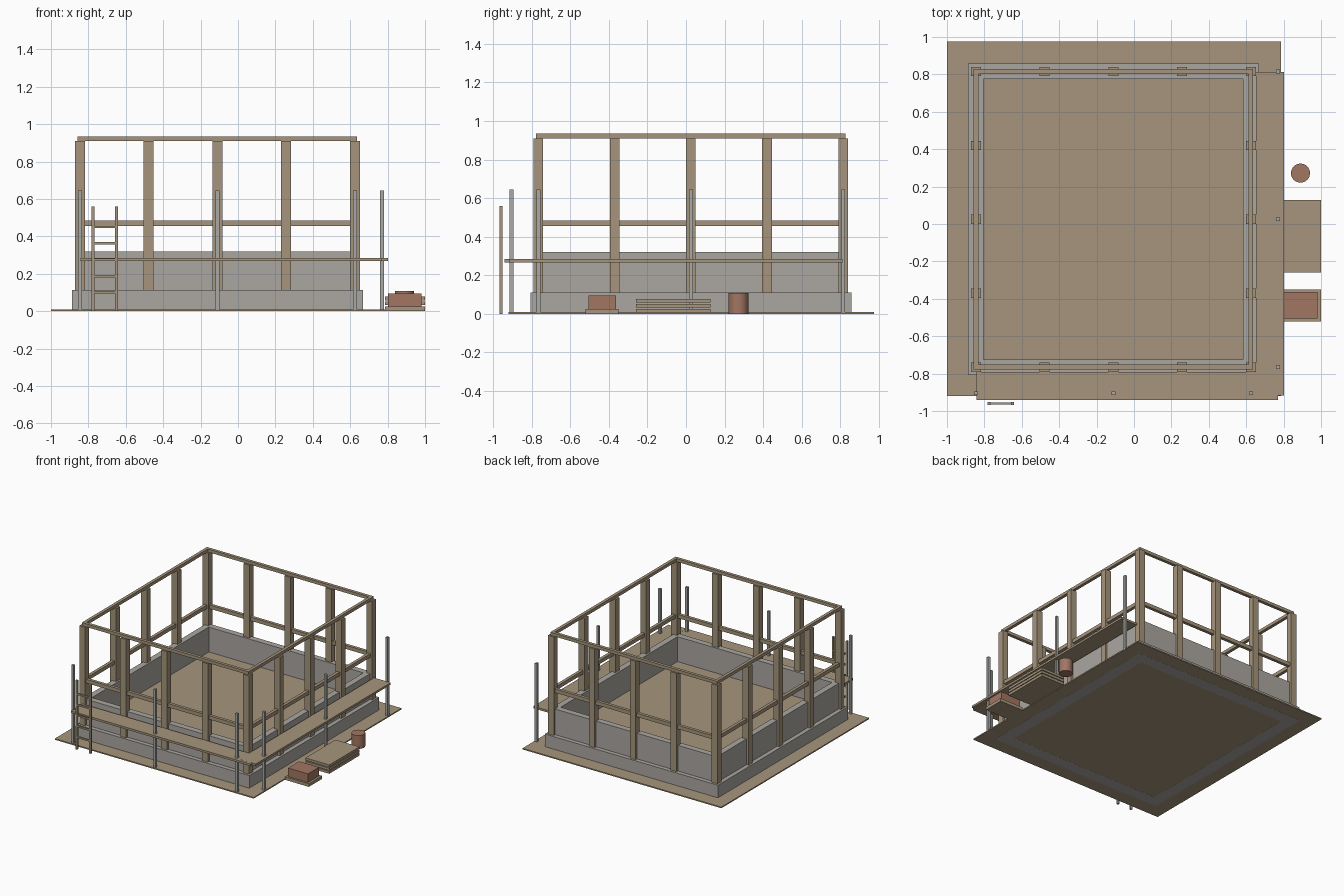
import bpy, math
from mathutils import Vector

cube = bpy.data.objects.get("Cube")
if cube:
    bpy.data.objects.remove(cube, do_unlink=True)


def material(name, rgb):
    m = bpy.data.materials.new(name)
    m.use_nodes = True
    m.diffuse_color = (*rgb, 1)
    m.node_tree.nodes["Principled BSDF"].inputs["Base Color"].default_value = (*rgb, 1)
    return m


wood = material("wood_tan", (0.38, 0.30, 0.20))
concrete = material("concrete_grey", (0.41, 0.39, 0.36))
steel = material("steel_grey", (0.40, 0.40, 0.38))
brick = material("brick_red", (0.36, 0.18, 0.125))


def add_mesh(name, verts, faces, mat):
    me = bpy.data.meshes.new(name)
    me.from_pydata(verts, [], faces)
    me.materials.append(mat)
    ob = bpy.data.objects.new(name, me)
    bpy.context.collection.objects.link(ob)
    return ob


def box(name, x, y, z, mat):
    """Box from three (low, high) ranges."""
    verts = [(a, b, c) for c in z for a, b in
             ((x[0], y[0]), (x[1], y[0]), (x[1], y[1]), (x[0], y[1]))]
    faces = [(3, 2, 1, 0), (4, 5, 6, 7)]
    faces += [(i, (i + 1) % 4, (i + 1) % 4 + 4, i + 4) for i in range(4)]
    return add_mesh(name, verts, faces, mat)


def around(c, size):
    return (c - size / 2, c + size / 2)


def ring(name, outer, inner, z, mat):
    """Rectangular frame; outer and inner are (x0, x1, y0, y1)."""
    loops = [(r, h) for r, h in ((outer, z[0]), (outer, z[1]), (inner, z[1]), (inner, z[0]))]
    verts = []
    for (x0, x1, y0, y1), h in loops:
        verts += [(x0, y0, h), (x1, y0, h), (x1, y1, h), (x0, y1, h)]
    faces = []
    for k in range(4):
        n = (k + 1) % 4
        faces += [(k * 4 + i, k * 4 + (i + 1) % 4, n * 4 + (i + 1) % 4, n * 4 + i)
                  for i in range(4)]
    return add_mesh(name, verts, faces, mat)


def grow(rect, d):
    x0, x1, y0, y1 = rect
    return (x0 - d, x1 + d, y0 - d, y1 + d)


# Rectangle through the post centres
X0, X1, Y0, Y1 = FRAME = (-0.845, 0.625, -0.765, 0.815)

# Ground sheet, footing, floor and low wall
box("ground_sheet", (-1, 0.785), (-0.92, 0.975), (0.0005, 0.01), wood)
ring("footing", grow(FRAME, 0.042), grow(FRAME, -0.055), (0, 0.112), concrete)
box("floor", (X0 + 0.01, X1 - 0.01), (Y0 + 0.01, Y1 - 0.01), (0.105, 0.118), wood)
ring("low_wall", grow(FRAME, 0.008), grow(FRAME, -0.041), (0.112, 0.32), concrete)

# Timber posts around the edge, five to a side
for i in range(5):
    for j in range(5):
        if i in (0, 4) or j in (0, 4):
            px = X0 + (X1 - X0) * i / 4
            py = Y0 + (Y1 - Y0) * j / 4
            box("post", around(px, 0.053), around(py, 0.05), (0.112, 0.91), wood)

# Horizontal rails
for name, z in (("middle_rail", (0.455, 0.485)), ("top_rail", (0.91, 0.935))):
    ring(name, grow(FRAME, 0.0125), grow(FRAME, -0.0125), z, wood)

# Scaffold poles and walkway planks
front_y, side_x = -0.905, 0.77
for x in (X0, (X0 + X1) / 2, X1):
    box("front_pole", around(x, 0.02), around(front_y, 0.02), (0.01, 0.645), steel)
for y in (Y0, (Y0 + Y1) / 2, Y1):
    box("side_pole", around(side_x, 0.02), around(y, 0.02), (0, 0.645), steel)
box("front_plank", (-0.843, 0.77), (-0.94, -0.79), (0.267, 0.284), wood)
box("side_plank", (0.653, 0.802), (-0.918, 0.812), (0.2675, 0.2845), wood)

# Ladder
for x in (-0.775, -0.65):
    box("ladder_side", around(x, 0.016), around(-0.96, 0.016), (0, 0.56), wood)
for i in range(5):
    box("ladder_rung", (-0.775, -0.65), around(-0.96, 0.012),
        around(0.1 + 0.0875 * i, 0.013), wood)

# Stack of boards
for i in range(3):
    box("stacked_board", (0.785, 1), (-0.258, 0.128), (0.006 + 0.026 * i, 0.026 + 0.026 * i), wood)

# Brick pile on a pallet
box("pallet", (0.785, 1), (-0.52, -0.35), (0, 0.025), wood)
box("brick_pile", (0.803, 0.982), (-0.505, -0.363), (0.025, 0.095), brick)

# Barrel
bpy.ops.mesh.primitive_cylinder_add(vertices=32, radius=0.051, depth=0.108,
                                    location=Vector((0.89, 0.272, 0.054)))
barrel = bpy.context.object
barrel.name = "barrel"
barrel.data.materials.append(brick)
bpy.ops.object.shade_smooth_by_angle(angle=math.radians(35))
